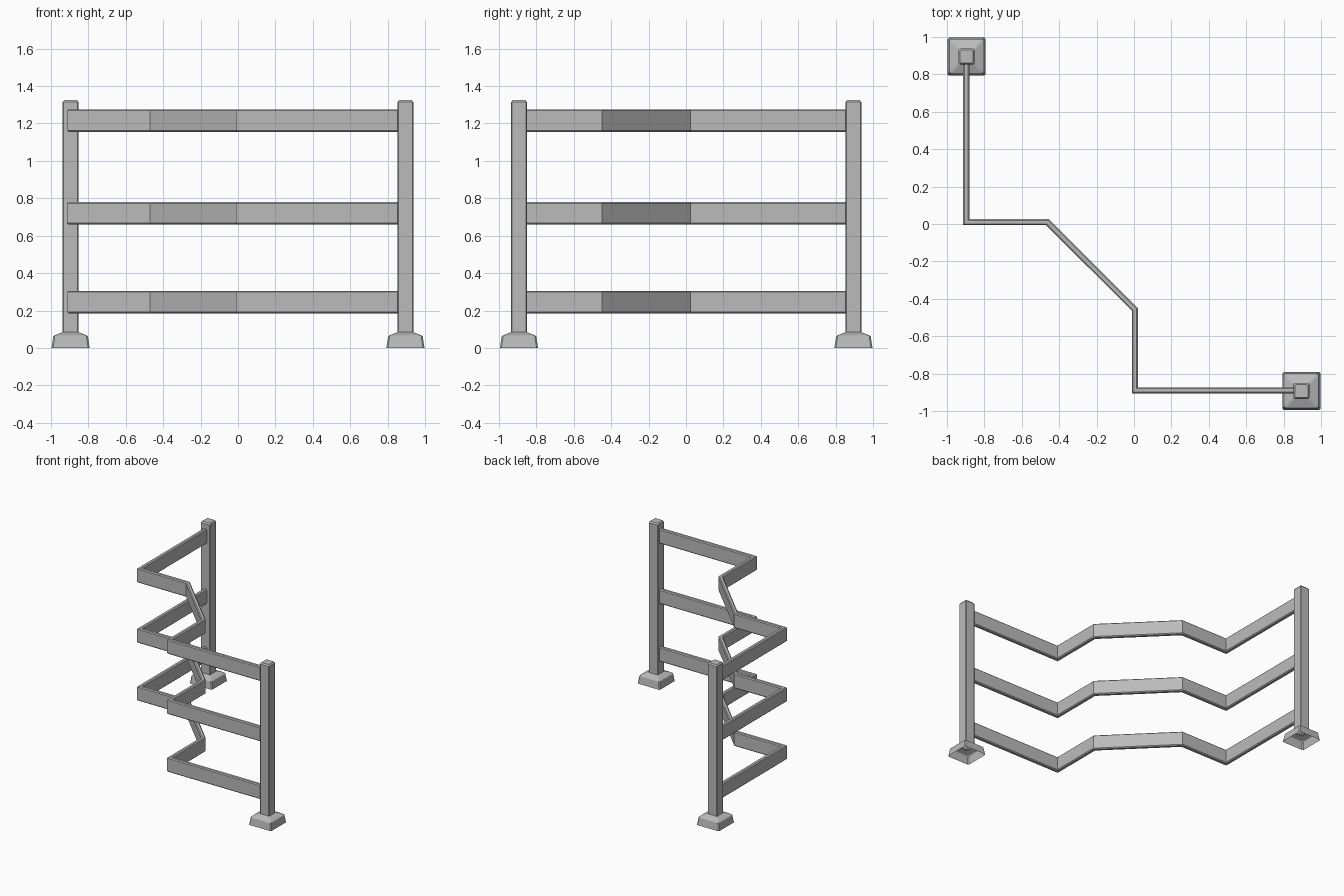
import bpy, bmesh
from mathutils import Vector

cube = bpy.data.objects.get("Cube")
if cube:
    bpy.data.objects.remove(cube, do_unlink=True)

GREY = (0.5, 0.5, 0.5, 1)
metal = bpy.data.materials.new("plain grey")
metal.use_nodes = True
metal.diffuse_color = GREY
metal.node_tree.nodes["Principled BSDF"].inputs["Base Color"].default_value = GREY


def loft(name, rings, cap_start=False, cap_end=False):
    """Skin a list of equally sized closed rings."""
    bm = bmesh.new()
    loops = [[bm.verts.new(p) for p in ring] for ring in rings]
    n = len(loops[0])
    for a, b in zip(loops, loops[1:]):
        for i in range(n):
            j = (i + 1) % n
            bm.faces.new((a[i], a[j], b[j], b[i]))
    if cap_start:
        bm.faces.new(loops[0][::-1])
    if cap_end:
        bm.faces.new(loops[-1])
    mesh = bpy.data.meshes.new(name)
    bm.to_mesh(mesh)
    bm.free()
    mesh.materials.append(metal)
    obj = bpy.data.objects.new(name, mesh)
    bpy.context.collection.objects.link(obj)
    return obj


def cut_rect(w, h, c):
    """Rectangle of half sizes w, h with corners cut by c, counterclockwise."""
    return [(w, c - h), (w, h - c), (w - c, h), (c - w, h),
            (-w, h - c), (-w, c - h), (c - w, -h), (w - c, -h)]


def square_rings(centre, cut, levels):
    return [[(centre[0] + x, centre[1] + y, z) for x, y in cut_rect(r, r, cut)]
            for r, z in levels]


def rail_rings(path, z):
    """Sweep the chamfered rail section along a flat path with mitred corners."""
    rings = []
    pts = [Vector(p) for p in path]
    for i, p in enumerate(pts):
        d_in = (p - pts[i - 1]).normalized() if i else None
        d_out = (pts[i + 1] - p).normalized() if i + 1 < len(pts) else d_in
        d_in = d_in or d_out
        n_in, n_out = Vector((d_in.y, -d_in.x)), Vector((d_out.y, -d_out.x))
        side = (n_in + n_out).normalized()
        side /= side.dot(n_in)
        rings.append([(p.x + side.x * u, p.y + side.y * u, z + v)
                      for u, v in cut_rect(0.0165, 0.06, 0.007)])
    return rings


# Posts with hollow, open-bottomed feet
posts = {"right_post": (-0.895, 0.895), "left_post": (0.895, -0.893)}
for name, centre in posts.items():
    loft(name, square_rings(centre, 0.004,
         [(0.042, 0.075), (0.042, 1.314), (0.034, 1.325)]), cap_end=True)
    loft(name + "_foot", square_rings(centre, 0.008,
         [(0.102, 0), (0.1, 0.012), (0.093, 0.06), (0.088, 0.066), (0.041, 0.085)]))

# Three zigzag rails between the posts
path = [(-0.897, 0.87), (-0.897, 0.01), (-0.463, 0.01),
        (0.005, -0.457), (0.005, -0.89), (0.87, -0.89)]
for name, z in (("lower_rail", 0.245), ("middle_rail", 0.72), ("upper_rail", 1.215)):
    loft(name, rail_rings(path, z), cap_start=True, cap_end=True)
